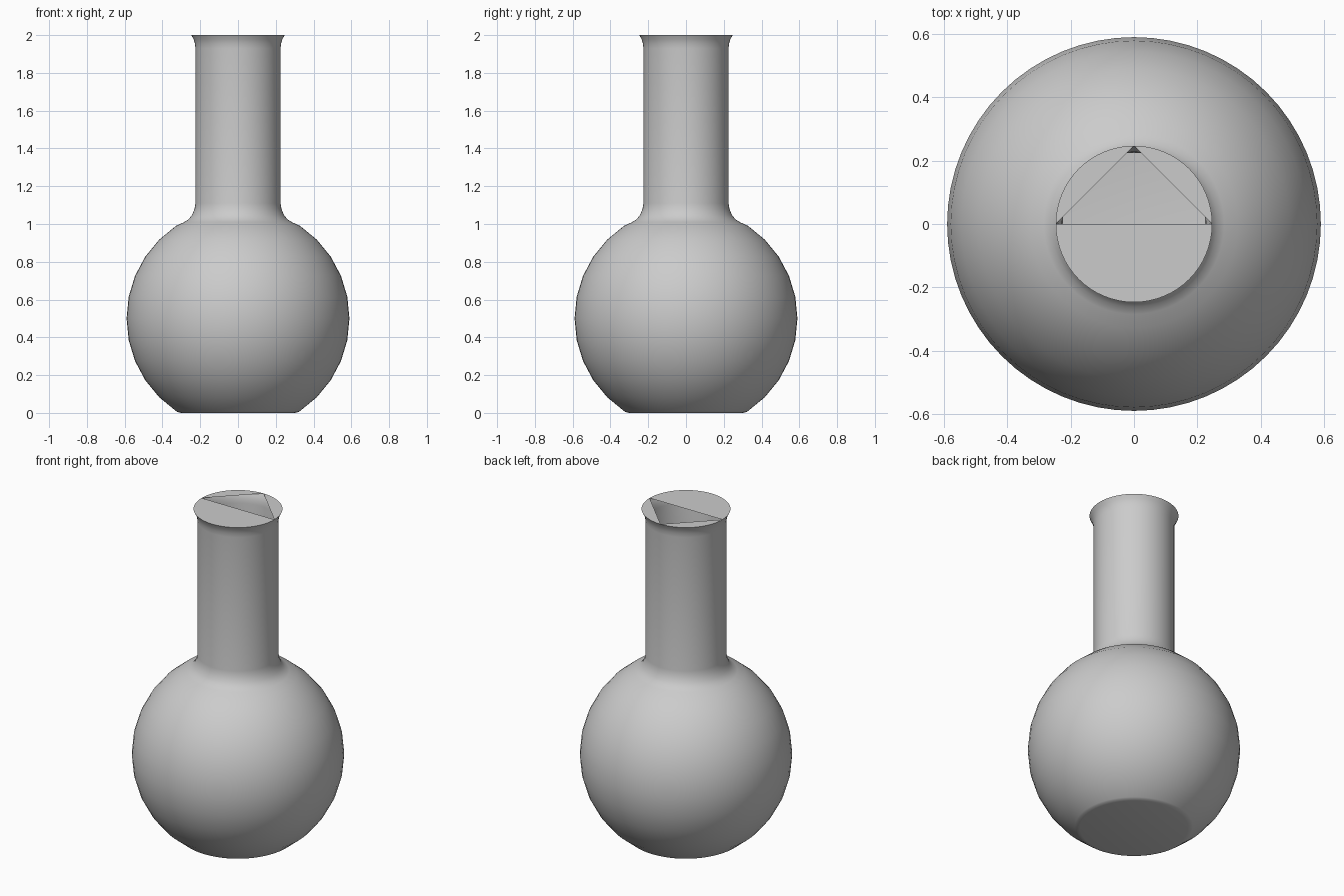
import bpy, bmesh, math

if "Cube" in bpy.data.objects:
    bpy.data.objects.remove(bpy.data.objects["Cube"])

SEG = 64
R, CZ = 0.59, 0.5

# profile: rounded foot, faceted bulb, fillet, neck, flared lip
profile = [(0.30, 0.0), (0.318, 0.004)]
for i in range(-5, 6):
    a = math.radians(11.25 * i)
    profile.append((R * math.cos(a), CZ + R * math.sin(a)))
profile += [(0.285, 1.01), (0.262, 1.025), (0.243, 1.048), (0.23, 1.08), (0.225, 1.11),
            (0.225, 1.93), (0.228, 1.955), (0.235, 1.978), (0.247, 2.0)]

bm = bmesh.new()
rings = []
for r, z in profile:
    rings.append([bm.verts.new((r * math.cos(2 * math.pi * k / SEG),
                                r * math.sin(2 * math.pi * k / SEG), z)) for k in range(SEG)])
for lo, hi in zip(rings, rings[1:]):
    for k in range(SEG):
        n = (k + 1) % SEG
        bm.faces.new((lo[k], lo[n], hi[n], hi[k]))

# flat base
bm.faces.new(rings[0][::-1])

# flat top with a triangular opening: two rear segments and the front half disc
top = rings[-1]
q, h = SEG // 4, SEG // 2
bm.faces.new(top[:q + 1])
bm.faces.new(top[q:h + 1])
bm.faces.new(top[h:] + [top[0]])

mesh = bpy.data.meshes.new("flask")
bm.to_mesh(mesh)
bm.free()
flask = bpy.data.objects.new("flask", mesh)
bpy.context.collection.objects.link(flask)
bpy.context.view_layer.objects.active = flask
flask.select_set(True)
bpy.ops.object.shade_smooth_by_angle(angle=math.radians(40))
